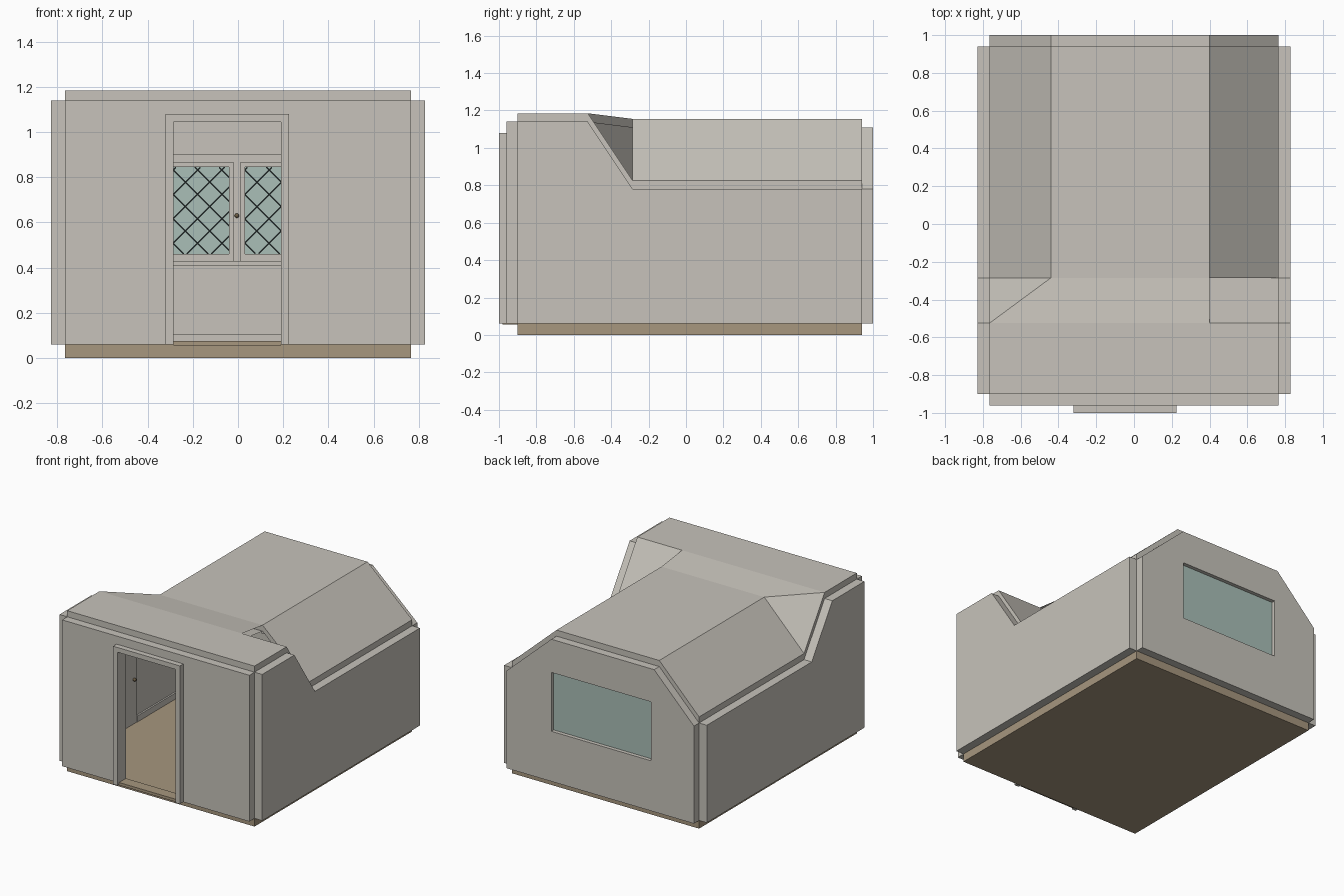
import bpy, bmesh, math
from mathutils import Matrix

if "Cube" in bpy.data.objects:
    bpy.data.objects.remove(bpy.data.objects["Cube"])


def mat(name, rgb):
    m = bpy.data.materials.new(name)
    m.diffuse_color = (*rgb, 1)
    m.use_nodes = True
    m.node_tree.nodes["Principled BSDF"].inputs["Base Color"].default_value = m.diffuse_color
    return m


PLASTER = mat("warm_grey", (0.57, 0.545, 0.495))
WOOD = mat("tan_wood", (0.385, 0.308, 0.21))
GLASS = mat("teal_glass", (0.40, 0.52, 0.475))
LEAD = mat("dark_lead", (0.012, 0.016, 0.016))
BRASS = mat("brown_brass", (0.15, 0.11, 0.06))


def finish(name, bm, material):
    me = bpy.data.meshes.new(name)
    bm.to_mesh(me)
    bm.free()
    me.materials.append(material)
    ob = bpy.data.objects.new(name, me)
    bpy.context.collection.objects.link(ob)
    return ob


def extrude(name, pts, axis, a, b, material):
    """Closed profile swept along x (points y,z) or along y (points x,z)."""
    bm = bmesh.new()
    place = (lambda p, t: (t, p[0], p[1])) if axis == "x" else (lambda p, t: (p[0], t, p[1]))
    f = bm.faces.new([bm.verts.new(place(p, a)) for p in pts])
    r = bmesh.ops.extrude_face_region(bm, geom=[f])
    step = (b - a, 0, 0) if axis == "x" else (0, b - a, 0)
    bmesh.ops.translate(bm, vec=step, verts=[v for v in r["geom"] if isinstance(v, bmesh.types.BMVert)])
    bmesh.ops.recalc_face_normals(bm, faces=bm.faces)
    return finish(name, bm, material)


def box(name, x0, x1, y0, y1, z0, z1, material):
    return extrude(name, [(x0, z0), (x1, z0), (x1, z1), (x0, z1)], "y", y0, y1, material)


def knob(name, loc, r):
    bm = bmesh.new()
    bmesh.ops.create_uvsphere(bm, u_segments=12, v_segments=8, radius=r, matrix=Matrix.Translation(loc))
    for f in bm.faces:
        f.smooth = True
    return finish(name, bm, BRASS)


W, OUT = 0.765, 0.828            # inner and outer half widths
F, B = -0.90, 0.94               # inside of front and back walls
Y1, Y2 = -0.525, -0.285          # start and end of the roof step
L, R = -0.44, 0.40               # ridge corners of the rear roof
T = 0.045                        # roof thickness
DX0, DX1, DZ = -0.285, 0.19, 1.045   # doorway
WX0, WX1, WZ0, WZ1 = -0.415, 0.40, 0.43, 0.865   # rear window

# Floor and side walls
box("floor", -W, W, F, B, 0, 0.06, WOOD)
side = [(F, 0.06), (B, 0.06), (B, 0.78), (Y2, 0.78), (Y1, 1.14), (F, 1.14)]
extrude("left_wall", side, "x", -OUT, -W, PLASTER)
extrude("right_wall", side, "x", W, OUT, PLASTER)

# Front wall with doorway and its frame
extrude("front_wall", [(-W, 0.06), (DX0, 0.06), (DX0, DZ), (DX1, DZ), (DX1, 0.06),
                       (W, 0.06), (W, 1.14), (-W, 1.14)], "y", -0.96, F, PLASTER)
box("door_jamb_left", DX0 - 0.035, DX0, -1, -0.96, 0.06, DZ, PLASTER)
box("door_jamb_right", DX1, DX1 + 0.035, -1, -0.96, 0.06, DZ, PLASTER)
box("door_head", DX0 - 0.035, DX1 + 0.035, -1, -0.96, DZ, 1.08, PLASTER)
box("threshold", DX0, DX1, -0.98, F, 0.055, 0.075, WOOD)

# Back gable wall with a cut window opening
back = extrude("back_wall", [(-W, 0.06), (W, 0.06), (W, 0.78), (R, 1.11), (L, 1.11), (-W, 0.78)],
               "y", B, 1.0, PLASTER)
cutter = box("window_cutter", WX0, WX1, 0.8, 1.2, WZ0, WZ1, PLASTER)
mod = back.modifiers.new("opening", "BOOLEAN")
mod.operation, mod.solver, mod.object = "DIFFERENCE", "EXACT", cutter
bpy.context.view_layer.objects.active = back
bpy.ops.object.modifier_apply(modifier="opening")
bpy.data.objects.remove(cutter)

# Front flat roof and rear sloped roof
box("front_roof", -W, W, F, Y1, 1.14, 1.185, PLASTER)
top = [(-W, 0.825), (L, 1.155), (R, 1.155), (W, 0.825)]
extrude("rear_roof", top + [(x, z - T) for x, z in reversed(top)], "y", Y2, B, PLASTER)

# Step between the roofs: folded on the left, a notch on the right
extrude("roof_notch_slope", [(Y1, 1.185), (Y2, 0.825), (Y2, 0.78), (Y1, 1.14)], "x", R, W, PLASTER)
bm = bmesh.new()
corners = [(-W, Y1, 1.185), (R, Y1, 1.185), (R, Y2, 1.155), (L, Y2, 1.155), (-W, Y2, 0.825)]
up = [bm.verts.new(c) for c in corners]
low = [bm.verts.new((x, y, z - T)) for x, y, z in corners]
for idx in ((0, 1, 2, 3), (0, 3, 4)):
    bm.faces.new([up[i] for i in idx])
    bm.faces.new([low[i] for i in reversed(idx)])
bm.faces.new([up[0], up[4], low[4], low[0]])
finish("roof_fold", bm, PLASTER)

# Rear window: glass, trim and casement bars
box("window_glass", WX0, WX1, 0.966, 0.972, WZ0, WZ1, GLASS)
box("window_trim_top", WX0 - 0.035, WX1 + 0.035, 0.925, B, WZ1, 0.90, PLASTER)
box("window_sill", WX0 - 0.035, WX1 + 0.035, 0.915, B, 0.41, WZ0, PLASTER)
for s, a, b in (("left", WX0 - 0.035, WX0), ("right", WX1, WX1 + 0.035)):
    box("window_trim_" + s, a, b, 0.925, B, WZ0, WZ1, PLASTER)
box("window_mullion", -0.02, 0.01, 0.925, 0.966, WZ0, WZ1, PLASTER)
panes = (("left", WX0 + 0.02, -0.04), ("right", 0.03, WX1 - 0.02))
PZ0, PZ1 = 0.46, 0.845
for s, a, b in panes:
    box("casement_bottom_" + s, a - 0.02, b + 0.02, 0.94, 0.966, WZ0, PZ0, PLASTER)
    box("casement_top_" + s, a - 0.02, b + 0.02, 0.94, 0.966, PZ1, WZ1, PLASTER)
    box("casement_stile_a_" + s, a - 0.02, a, 0.94, 0.966, PZ0, PZ1, PLASTER)
    box("casement_stile_b_" + s, b, b + 0.02, 0.94, 0.966, PZ0, PZ1, PLASTER)
knob("window_latch", (-0.005, 0.92, 0.63), 0.01)

# Diagonal lead strips clipped to each pane
bm = bmesh.new()
H = 0.0045
for s, a, b in panes:
    for d in (1, -1):
        for k in range(-12, 24):
            c = -0.6 + k * 0.108           # line: z = PZ0 + c + d * (x - a)
            ts = sorted(((-c) / d, (PZ1 - PZ0 - c) / d))
            t0, t1 = max(0, ts[0]), min(b - a, ts[1])
            if t1 - t0 < 0.01:
                continue
            bm.faces.new([bm.verts.new((a + t, 0.963, PZ0 + c + d * t + o))
                          for t, o in ((t0, -H), (t1, -H), (t1, H), (t0, H))])
bmesh.ops.recalc_face_normals(bm, faces=bm.faces)
for f in bm.faces:
    if f.normal.y > 0:
        f.normal_flip()
finish("window_lattice", bm, LEAD)

# Inside: skirting boards and a small door on the left wall
box("skirting_back", -W, W, B - 0.012, B, 0.06, 0.105, PLASTER)
box("skirting_right", W - 0.012, W, F, B - 0.012, 0.06, 0.105, PLASTER)
box("skirting_left", -W, -W + 0.012, -0.10, B - 0.012, 0.06, 0.105, PLASTER)
box("inner_door", -W, -W + 0.009, -0.50, -0.10, 0.06, 0.72, PLASTER)
knob("inner_door_knob", (-W + 0.018, -0.14, 0.39), 0.012)
